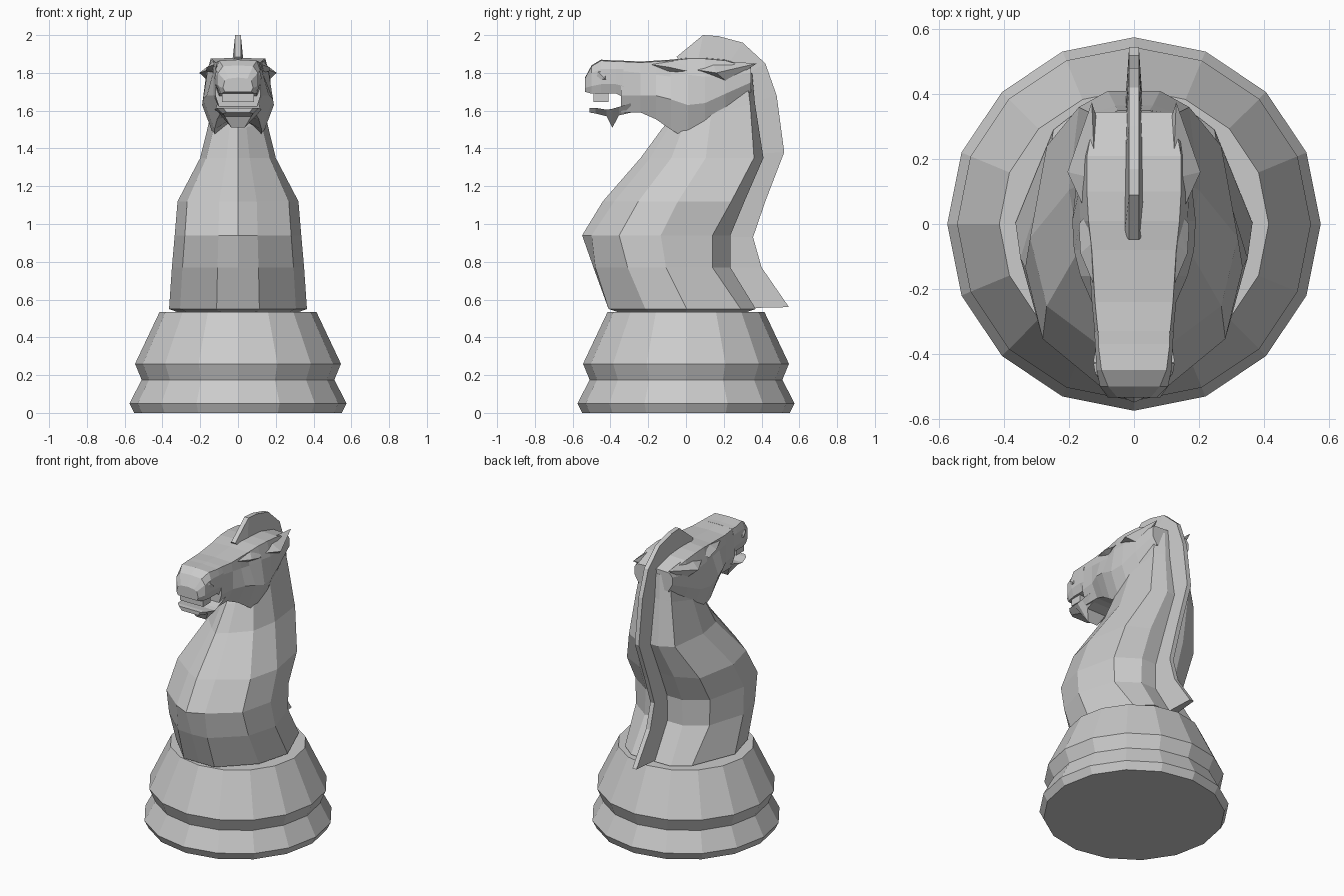
import bpy, bmesh, math


def finish(name, bm):
    bmesh.ops.recalc_face_normals(bm, faces=bm.faces)
    me = bpy.data.meshes.new(name)
    bm.to_mesh(me)
    bm.free()
    ob = bpy.data.objects.new(name, me)
    bpy.context.collection.objects.link(ob)
    return ob


def loft(name, rings):
    """Skin closed rings of equal length and cap both ends."""
    bm = bmesh.new()
    vs = [[bm.verts.new(p) for p in r] for r in rings]
    n = len(vs[0])
    for a, b in zip(vs, vs[1:]):
        for i in range(n):
            j = (i + 1) % n
            bm.faces.new((a[i], a[j], b[j], b[i]))
    bm.faces.new(vs[0])
    bm.faces.new(vs[-1])
    return finish(name, bm)


def mirror_ring(half):
    """Close a half outline whose first and last points lie on x = 0."""
    return half + [(-x, y, z) for x, y, z in half[-2:0:-1]]


def hull_pair(name, pts):
    """Convex solid on the right with its mirrored twin on the left."""
    for side, s in (("right", 1), ("left", -1)):
        bm = bmesh.new()
        for x, y, z in pts:
            bm.verts.new((s * x, y, z))
        r = bmesh.ops.convex_hull(bm, input=bm.verts)
        loose = [v for v in bm.verts if not v.link_faces]
        bmesh.ops.delete(bm, geom=loose, context='VERTS')
        finish(side + "_" + name, bm)


# Sixteen-sided turned base
base = [(.55, 0), (.575, .05), (.51, .175), (.545, .26), (.415, .535)]
loft("base", [[(r * math.cos(i * math.pi / 8), r * math.sin(i * math.pi / 8), z)
               for i in range(16)] for r, z in base])

# Neck and chest: z, tilt, front y, side edge y, back y, half width,
# front bevel depth, side edge width factor
neck = [
    (.53, 0, -.35, .25, .31, .31, 0, .68),
    (.55, 0, -.41, .29, .37, .365, 0, .68),
    (.77, 0, -.49, .14, .235, .35, .01, .78),
    (.94, 0, -.55, .14, .235, .335, .05, .82),
    (1.12, 0, -.44, .24, .31, .32, .06, .84),
    (1.35, 0, -.24, .36, .41, .20, .05, .85),
    (1.5, .14, -.13, .34, .365, .145, .04, .9),
    (1.68, .12, .02, .32, .35, .12, .03, .9)]
rings = []
for z, t, f, e, b, w, k, ef in neck:
    d = b - f
    half = [(0, f), (.31 * w, f + k), (.84 * w, f + .25 * d),
            (w, f + .53 * d), (ef * w, e), (.4 * w, b), (0, b)]
    rings.append(mirror_ring([(x, y, z + t * (y - f) / d) for x, y in half]))
loft("neck", rings)


# Head and muzzle: y, then (half width, z) for top, brow side, cheek, bottom,
# and the height of the bottom centre
def head_rings(rows):
    return [mirror_ring([(0, y, zt), (wt, y, zt - .005), (wm, y, zm),
                         (wl, y, zl), (wb, y, zb), (0, y, zc)])
            for y, wt, zt, wm, zm, wl, zl, wb, zb, zc in rows]


loft("muzzle", head_rings([
    (-.535, .05, 1.775, .07, 1.76, .08, 1.72, .07, 1.70, 1.70),
    (-.50, .08, 1.84, .105, 1.80, .105, 1.73, .09, 1.69, 1.69),
    (-.45, .10, 1.87, .115, 1.82, .115, 1.74, .10, 1.69, 1.69),
    (-.37, .11, 1.865, .12, 1.82, .12, 1.74, .10, 1.69, 1.69),
    (-.33, .11, 1.865, .122, 1.82, .122, 1.73, .10, 1.67, 1.67)]))
loft("head", head_rings([
    (-.345, .11, 1.865, .12, 1.81, .12, 1.68, .09, 1.59, 1.59),
    (-.24, .12, 1.86, .13, 1.80, .13, 1.68, .09, 1.59, 1.59),
    (-.16, .125, 1.865, .135, 1.79, .165, 1.68, .11, 1.555, 1.58),
    (-.08, .13, 1.87, .14, 1.78, .185, 1.66, .125, 1.50, 1.57),
    (.01, .14, 1.88, .165, 1.79, .19, 1.63, .12, 1.445, 1.56),
    (.10, .145, 1.88, .17, 1.78, .18, 1.64, .12, 1.48, 1.57),
    (.21, .145, 1.87, .16, 1.78, .165, 1.69, .12, 1.58, 1.62),
    (.345, .12, 1.83, .14, 1.80, .14, 1.75, .11, 1.70, 1.70)]))

# Lower jaw with pointed chin: y, half width, top z, bottom z, bottom half width
jaw = [(-.51, .08, 1.615, 1.59, .06), (-.48, .11, 1.615, 1.585, .08),
       (-.42, .125, 1.605, 1.57, .07), (-.39, .12, 1.61, 1.51, .035),
       (-.355, .115, 1.62, 1.575, .07), (-.29, .11, 1.64, 1.59, .08)]
loft("lower_jaw", [mirror_ring([(0, y, t), (w, y, t), (bw, y, b), (0, y, b)])
                   for y, w, t, b, bw in jaw])

# Upper teeth
loft("teeth", [[(.085 * i, y, z) for i, z in
                ((-1, 1.645), (1, 1.645), (1, 1.70), (-1, 1.70))]
               for y in (-.49, -.41)])

# Swept-back ears, brows and nostril flares
hull_pair("ear", [(.145, .03, 1.82), (.205, .16, 1.80), (.12, .14, 1.865),
                  (.13, .375, 1.85), (.15, .22, 1.75), (.10, .28, 1.80)])
hull_pair("brow", [(.11, -.22, 1.85), (.165, -.09, 1.83), (.13, -.06, 1.865),
                   (.17, .0, 1.81), (.12, .06, 1.86), (.12, -.1, 1.80)])
hull_pair("nostril", [(.08, -.50, 1.82), (.12, -.46, 1.80), (.08, -.42, 1.86),
                      (.125, -.43, 1.77), (.09, -.50, 1.75), (.08, -.40, 1.75)])

# Mane: thin fin with (outer y, z, inner y, z) stations
mane = [(-.05, 1.885, -.03, 1.86), (.09, 2.0, .06, 1.85), (.17, 1.995, .13, 1.83),
        (.30, 1.96, .20, 1.81), (.42, 1.85, .27, 1.76), (.48, 1.68, .29, 1.62),
        (.52, 1.38, .34, 1.37), (.42, 1.12, .25, 1.12), (.355, .93, .18, .93),
        (.40, .77, .18, .77), (.545, .56, .33, .555)]
loft("mane", [[(-.015, a, b), (.015, a, b), (.03, c, d), (-.03, c, d)]
              for a, b, c, d in mane])
